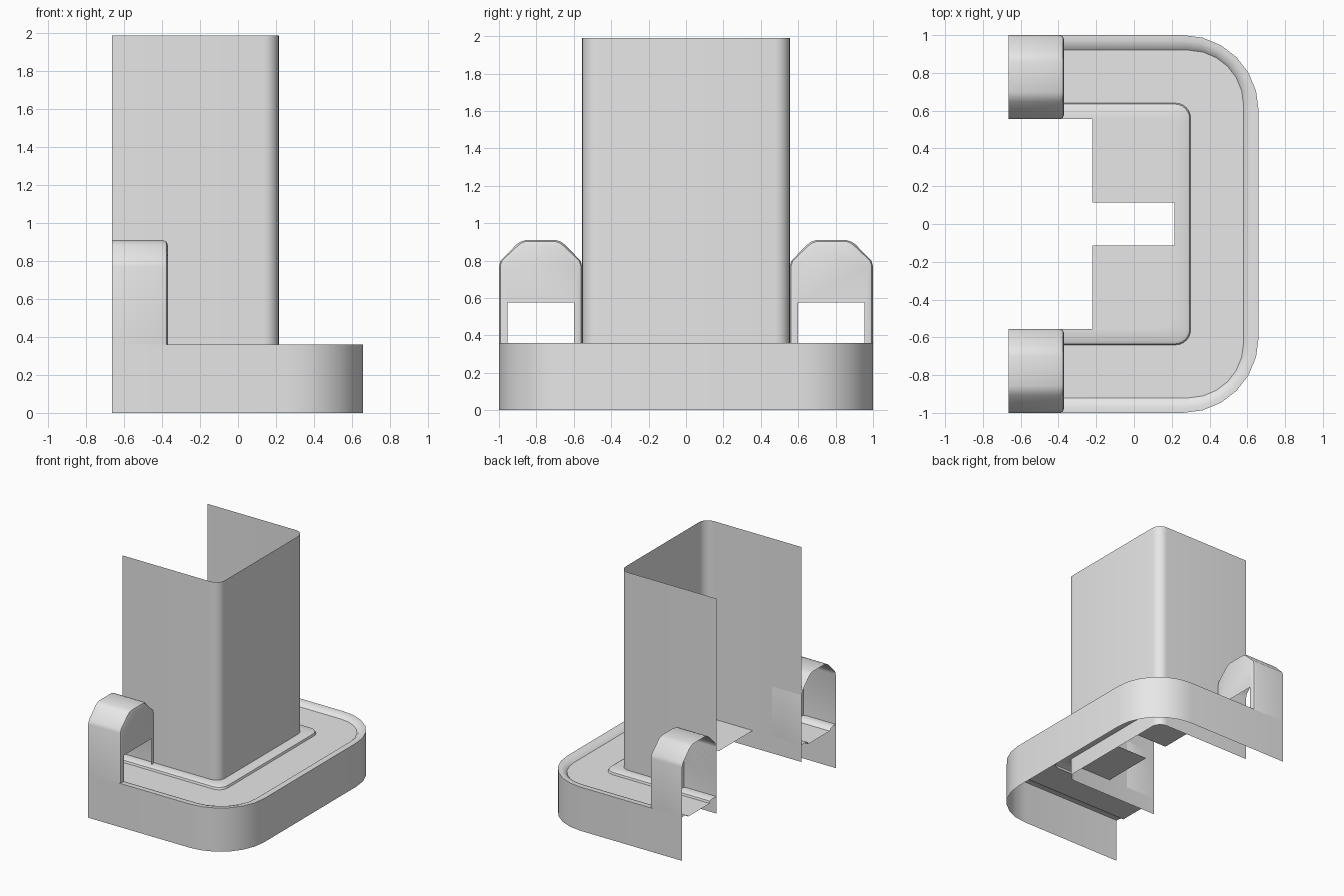
import bpy
import math

cube = bpy.data.objects.get("Cube")
if cube:
    bpy.data.objects.remove(cube, do_unlink=True)

grey = bpy.data.materials.new("light_grey")
grey.use_nodes = True
grey.diffuse_color = (0.8, 0.8, 0.8, 1)
grey.node_tree.nodes["Principled BSDF"].inputs["Base Color"].default_value = (0.8, 0.8, 0.8, 1)

BACK = -0.665      # open end of every shell
DECK = 0.36        # top of the base


def add_object(name, verts, faces):
    mesh = bpy.data.meshes.new(name)
    mesh.from_pydata(verts, [], faces)
    mesh.materials.append(grey)
    obj = bpy.data.objects.new(name, mesh)
    bpy.context.collection.objects.link(obj)
    bpy.ops.object.select_all(action='DESELECT')
    obj.select_set(True)
    bpy.context.view_layer.objects.active = obj
    bpy.ops.object.shade_smooth_by_angle(angle=math.radians(32))
    return obj


def u_path(x_max, half_y, radius, z, steps=6):
    """U-shaped outline, open at the back, with two rounded corners."""
    pts = [(BACK, -half_y, z)]
    for side in (-1, 1):
        for i in range(steps + 1):
            t = i / steps if side > 0 else 1 - i / steps
            a = side * math.radians(90) * t
            pts.append((x_max - radius + radius * math.cos(a),
                        side * (half_y - radius) + radius * math.sin(a), z))
    pts.append((BACK, half_y, z))
    return pts


def loft(name, rings):
    n = len(rings[0])
    verts = [p for ring in rings for p in ring]
    faces = [(r * n + i, r * n + i + 1, (r + 1) * n + i + 1, (r + 1) * n + i)
             for r in range(len(rings) - 1) for i in range(n - 1)]
    return add_object(name, verts, faces)


# Base: outer wall, rounded rim, recessed deck and raised collar
loft("base", [u_path(*ring) for ring in (
    (0.66, 1.0, 0.40, 0.0),
    (0.66, 1.0, 0.40, DECK),
    (0.63, 0.97, 0.36, DECK),
    (0.60, 0.94, 0.32, 0.352),
    (0.58, 0.92, 0.29, 0.335),
    (0.30, 0.64, 0.08, 0.335),
    (0.295, 0.635, 0.08, 0.352),
    (0.28, 0.62, 0.08, DECK),
    (0.215, 0.555, 0.08, DECK))])

# Tower: thin wall that drops a little below the deck
loft("tower", [u_path(0.215, 0.555, 0.08, z) for z in (0.22, 1.99)])

# Clip half outline as (offset from clip centre, height), and its opening
CLIP_Y, CLIP_FRONT = 0.7775, -0.37
half = [(0.2225, DECK), (0.2225, 0.77), (0.213, 0.80),
        (0.13, 0.885), (0.11, 0.9), (0.08, 0.91)]
opening = [(0.1775, DECK), (0.1775, 0.575), (-0.1775, 0.575), (-0.1775, DECK)]


def arch(x, inset):
    right = [(d - inset * min(1, d / 0.13), z - (inset if z > 0.85 else 0)) for d, z in half]
    outline = right + [(-d, z) for d, z in reversed(right)]
    return [(x, d, z) for d, z in outline]


for side, label in ((-1, "right"), (1, "left")):
    # Arched clip shell with a rounded front edge and a slotted end face
    rings = [arch(BACK, 0), arch(CLIP_FRONT - 0.025, 0),
             arch(CLIP_FRONT - 0.007, 0.007), arch(CLIP_FRONT, 0.025)]
    n = len(rings[0])
    verts = [p for ring in rings for p in ring]
    faces = [(r * n + i, r * n + i + 1, (r + 1) * n + i + 1, (r + 1) * n + i)
             for r in range(len(rings) - 1) for i in range(n - 1)]
    start = len(verts)
    verts += [(CLIP_FRONT, d, z) for d, z in reversed(opening)]
    faces.append(tuple(range(start - n, start + 4)))
    verts = [(x, side * (CLIP_Y + d), z) for x, d, z in verts]
    if side < 0:
        faces = [f[::-1] for f in faces]
    add_object(label + "_clip", verts, faces)

    # Flat shelf inside the tower, level with the collar
    near, far = side * 0.115, side * 0.555
    add_object(label + "_inner_shelf",
               [(-0.22, near, DECK), (0.215, near, DECK),
                (0.215, far, DECK), (-0.22, far, DECK)],
               [(0, 1, 2, 3) if side > 0 else (3, 2, 1, 0)])
